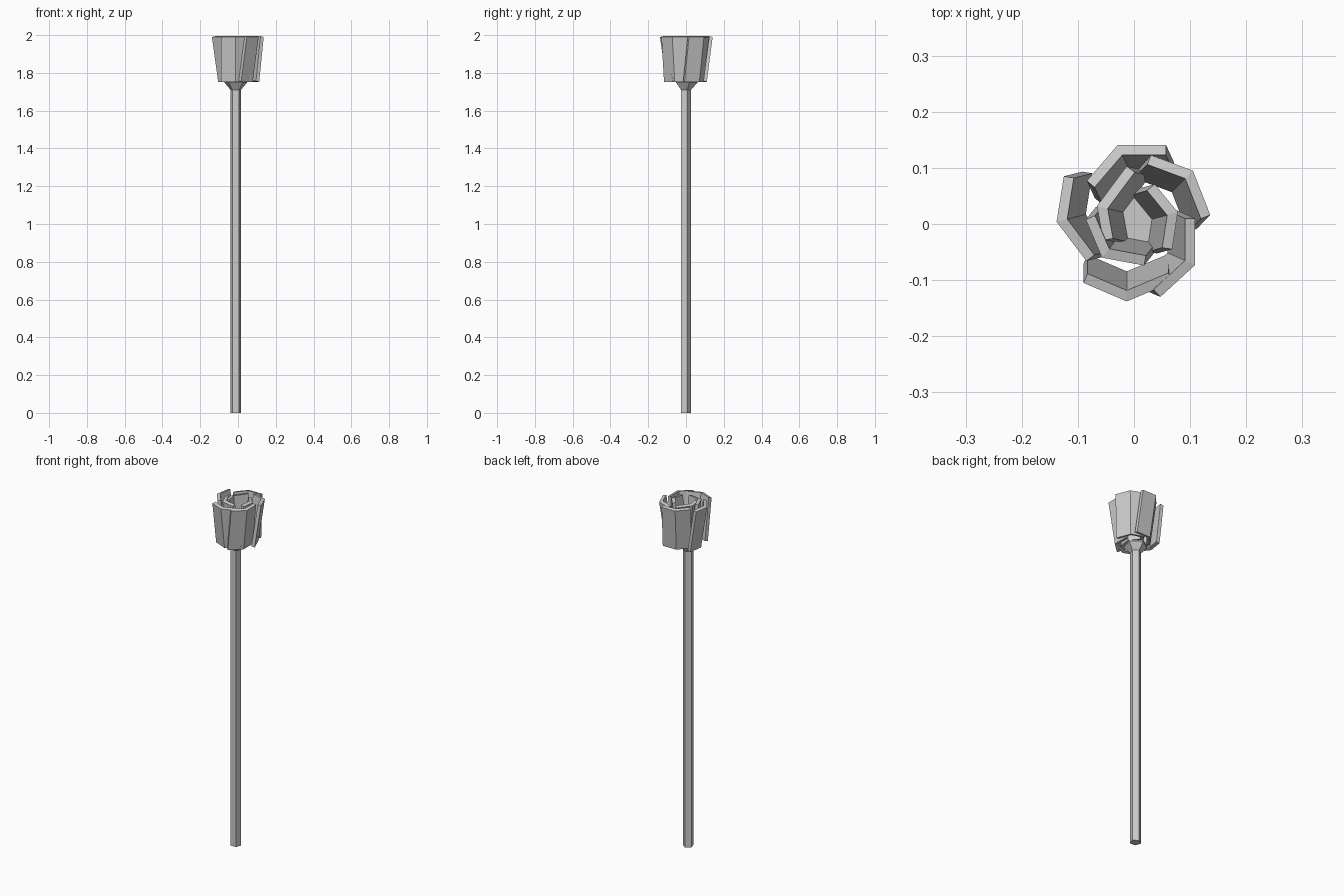
import bpy, bmesh
from math import sin, cos, pi
from mathutils import Vector

if "Cube" in bpy.data.objects:
    bpy.data.objects.remove(bpy.data.objects["Cube"])

CX, CY = -0.012, -0.002      # stem axis
Z_LOW, Z_TOP, THICK = 1.752, 1.99, 0.018


def finish(name, bm):
    bmesh.ops.recalc_face_normals(bm, faces=bm.faces[:])
    me = bpy.data.meshes.new(name)
    bm.to_mesh(me)
    bm.free()
    ob = bpy.data.objects.new(name, me)
    bpy.context.collection.objects.link(ob)


def prism(name, rings, sides=5):
    """Five-sided lathe with a corner towards +y; rings are (radius, z)."""
    bm = bmesh.new()
    loops = []
    for r, z in rings:
        angles = [pi / 2 + 2 * pi * i / sides for i in range(sides)]
        loops.append([bm.verts.new((CX + r * cos(a), CY + r * sin(a), z)) for a in angles])
    for lo, hi in zip(loops, loops[1:]):
        for i in range(sides):
            j = (i + 1) % sides
            bm.faces.new((lo[i], lo[j], hi[j], hi[i]))
    bm.faces.new(loops[0])
    bm.faces.new(loops[-1])
    finish(name, bm)


def petal(name, pts, lean):
    """Bent slab: outer top edge given, bottom edge slides inwards by lean."""
    p = [Vector(q) for q in pts]

    def inward(a, b):
        n = Vector((-(b - a).y, (b - a).x)).normalized()
        return n if n.dot(a + b) < 0 else -n

    n0, n1 = inward(p[0], p[1]), inward(p[1], p[2])
    mid = (n0 + n1).normalized()
    offsets = [n0 * THICK, mid * (THICK / mid.dot(n0)), n1 * THICK]
    bm = bmesh.new()
    sections = []
    for q, o in zip(p, offsets):
        slide = mid * lean
        corners = [(q, Z_TOP), (q + o, Z_TOP + 0.005),
                   (q + o + slide, Z_LOW + 0.005), (q + slide, Z_LOW)]
        sections.append([bm.verts.new((v.x, v.y, z)) for v, z in corners])
    for s, t in zip(sections, sections[1:]):
        for i in range(4):
            j = (i + 1) % 4
            bm.faces.new((s[i], s[j], t[j], t[i]))
    bm.faces.new(sections[0])
    bm.faces.new(sections[-1])
    finish(name, bm)


# Stem and the flared base under the petals
prism("stem", [(0.029, 0), (0.029, 1.715)])
prism("flower_base", [(0.029, 1.71), (0.062, 1.748), (0.062, 1.757)])

# Outer ring of overlapping petals
outer = [
    [(-0.084, 0.077), (-0.029, 0.141), (0.057, 0.141)],
    [(-0.125, 0.085), (-0.138, 0.004), (-0.085, -0.066)],
    [(-0.090, -0.105), (-0.013, -0.138), (0.068, -0.104)],
    [(0.047, -0.130), (0.109, -0.073), (0.109, 0.010)],
    [(0.136, 0.016), (0.105, 0.095), (0.030, 0.123)],
]
for i, pts in enumerate(outer):
    petal(f"outer_petal_{i + 1}", pts, 0.034)

# Inner petals forming the bud
inner = [
    [(-0.013, 0.103), (-0.066, 0.032), (-0.055, -0.029)],
    [(-0.086, 0.008), (-0.057, -0.060), (0.018, -0.074)],
    [(0.037, 0.071), (0.078, 0.021), (0.068, -0.045)],
]
for i, pts in enumerate(inner):
    petal(f"inner_petal_{i + 1}", pts, 0.028)
